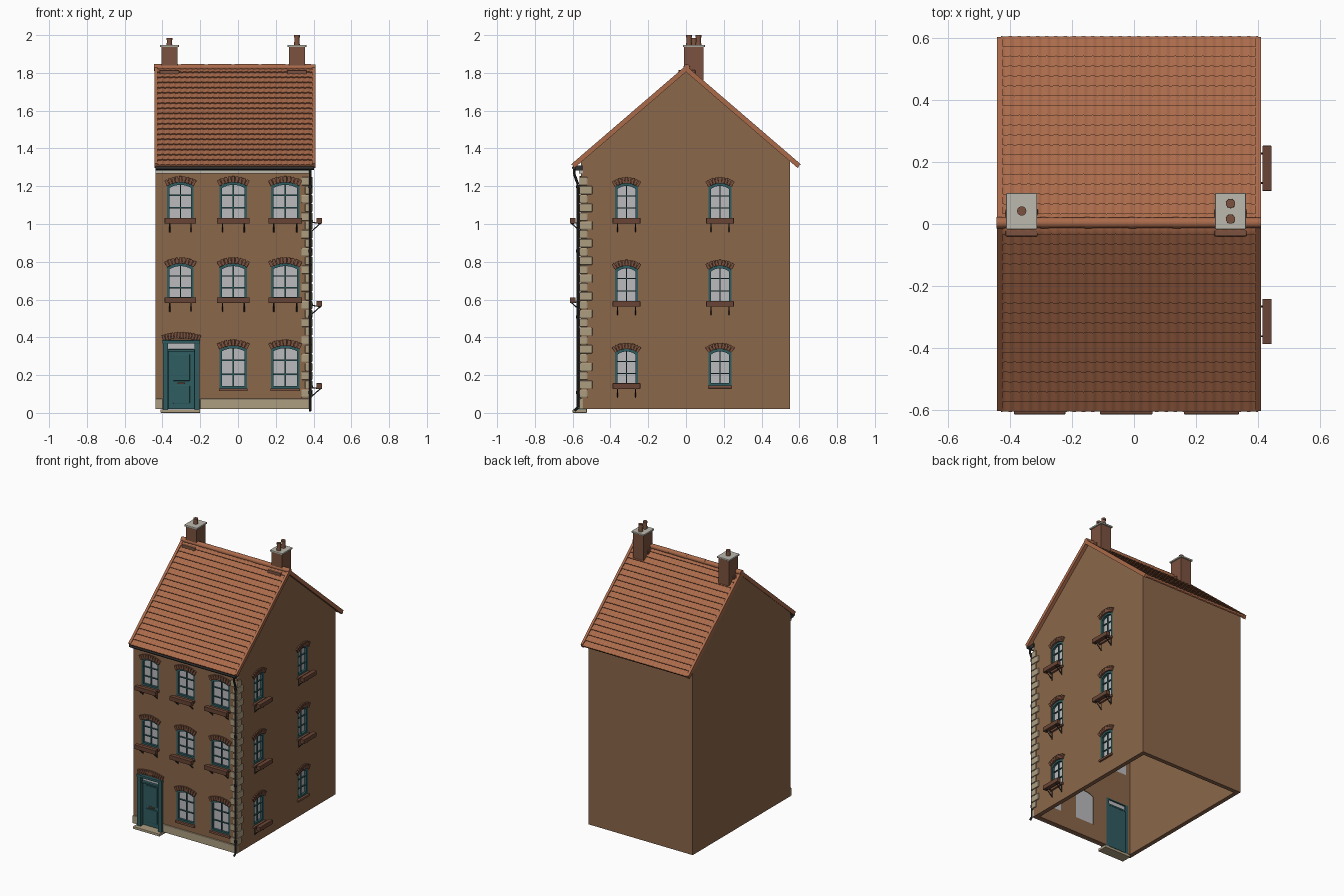
import bpy, bmesh
from math import sin, cos, asin, pi
from mathutils import Matrix, Vector

if "Cube" in bpy.data.objects:
    bpy.data.objects.remove(bpy.data.objects["Cube"])

def material(name, rgb):
    m = bpy.data.materials.new(name)
    m.diffuse_color = (*rgb, 1)
    m.use_nodes = True
    m.node_tree.nodes["Principled BSDF"].inputs["Base Color"].default_value = m.diffuse_color
    return m

WALL = material("wall_render", (0.26, 0.135, 0.068))
TILE = material("roof_tile", (0.40, 0.145, 0.07))
BRICK = material("brick", (0.20, 0.085, 0.05))
TEAL = material("teal_paint", (0.03, 0.11, 0.12))
STONE = material("stone", (0.42, 0.34, 0.22))
PALE = material("pale_stone", (0.5, 0.48, 0.42))
GLASS = material("glass", (0.5, 0.5, 0.52))
WOOD = material("planter_wood", (0.14, 0.06, 0.035))
IRON = material("iron", (0.03, 0.03, 0.03))
I = Matrix.Identity(4)
# Facade frames: local x along wall, y into wall, z up
FRONT = Matrix.Translation((0, -0.555, 0))
RIGHT = Matrix.Translation((0.385, 0, 0)) @ Matrix.Rotation(pi / 2, 4, 'Z')

def finish(bm, name, mat, bevel=0, smooth=False):
    bmesh.ops.recalc_face_normals(bm, faces=bm.faces)
    me = bpy.data.meshes.new(name)
    bm.to_mesh(me)
    bm.free()
    ob = bpy.data.objects.new(name, me)
    bpy.context.collection.objects.link(ob)
    me.materials.append(mat)
    if bevel:
        b = ob.modifiers.new("bevel", 'BEVEL')
        b.width, b.segments = bevel, 2
    if smooth:
        bpy.ops.object.select_all(action='DESELECT')
        ob.select_set(True)
        bpy.context.view_layer.objects.active = ob
        bpy.ops.object.shade_smooth_by_angle(angle=0.6)
    return ob

def box(bm, M, lo, hi):
    lo, hi = Vector(lo), Vector(hi)
    T = Matrix.Translation((lo + hi) / 2) @ Matrix.Diagonal((*(hi - lo), 1))
    bmesh.ops.create_cube(bm, size=1, matrix=M @ T)

def boxes(name, mat, M, items, bevel=0):
    bm = bmesh.new()
    for lo, hi in items:
        box(bm, M, lo, hi)
    return finish(bm, name, mat, bevel)

def rod(bm, M, a, b, r, r2=None, seg=8):
    a, b = Vector(a), Vector(b)
    q = (b - a).to_track_quat('Z', 'Y').to_matrix().to_4x4()
    bmesh.ops.create_cone(bm, cap_ends=True, segments=seg, radius1=r, radius2=r2 or r,
                          depth=(b - a).length, matrix=M @ Matrix.Translation((a + b) / 2) @ q)

def prism(bm, M, pts, d0, d1):
    """Outline in local x-z, extruded from depth d0 to d1."""
    A, B = ([bm.verts.new(M @ Vector((x, d, z))) for x, z in pts] for d in (d0, d1))
    bm.faces.new(A)
    bm.faces.new(B[::-1])
    for i in range(len(pts)):
        bm.faces.new((A[i - 1], A[i], B[i], B[i - 1]))

def ring(bm, M, outer, inner, d0, d1):
    L = [[bm.verts.new(M @ Vector((x, d, z))) for x, z in p]
         for p, d in ((outer, d0), (inner, d0), (inner, d1), (outer, d1))]
    for i in range(len(outer)):
        for k in range(4):
            bm.faces.new((L[k - 1][i - 1], L[k - 1][i], L[k][i], L[k][i - 1]))

def arc(w, rise):
    R = (w * w / 4 + rise * rise) / (2 * rise)
    return R, asin(w / 2 / R)

def outline(u, w, z0, z1, rise=0.02, n=8):
    R, a = arc(w, rise)
    top = [(u + R * sin(a - 2 * a * i / n), z1 - R + R * cos(a - 2 * a * i / n)) for i in range(n + 1)]
    return [(u - w / 2, z0), (u + w / 2, z0)] + top

def brick_arch(name, M, u, w, z1, rise, n):
    bm = bmesh.new()
    R, a = arc(w, rise)
    half = (R + 0.015) * a / n * 0.88
    for i in range(n):
        t = -a + 2 * a * (i + 0.5) / n
        box(bm, M @ Matrix.Translation((u, 0, z1 - R)) @ Matrix.Rotation(t, 4, 'Y'),
            (-half, -0.01, R), (half, 0.01, R + 0.033))
    finish(bm, name, BRICK, 0.0015)

openings = bmesh.new()

def window(M, u, w, z0, z1, planter):
    outer = outline(u, w, z0, z1)
    prism(openings, M, outer, -0.05, 0.06)
    # sash frame and glazing bars
    t = 0.013
    bm = bmesh.new()
    ring(bm, M, outer, outline(u, w - 2 * t, z0 + t, z1 - t, 0.016), 0.002, 0.024)
    box(bm, M, (u - 0.003, 0.01, z0 + t), (u + 0.003, 0.02, z1 - t))
    for f in (0.33, 0.66):
        z = z0 + (z1 - z0) * f
        box(bm, M, (u - w / 2 + t, 0.01, z - 0.003), (u + w / 2 - t, 0.02, z + 0.003))
    finish(bm, "window_frame", TEAL)
    bm = bmesh.new()
    prism(bm, M, outer, 0.018, 0.026)
    finish(bm, "window_glass", GLASS)
    brick_arch("window_arch", M, u, w, z1, 0.02, 9)
    boxes("window_sill", BRICK, M, [((u - w / 2 - 0.003, -0.013, z0 - 0.015), (u + w / 2 + 0.003, 0.02, z0))], 0.002)
    if planter:
        h = w / 2 + 0.013
        boxes("window_planter", WOOD, M, [((u - h, -0.06, z0 - 0.018), (u + h, -0.03, z0 + 0.012))], 0.002)
        bm = bmesh.new()
        for s in (-1, 1):
            x = u + s * w * 0.4
            rod(bm, M, (x, 0, z0 - 0.01), (x, -0.055, z0 - 0.018), 0.003)
            rod(bm, M, (x, 0, z0 - 0.062), (x, -0.05, z0 - 0.018), 0.003)
            rod(bm, M, (x, -0.002, z0 - 0.065), (x, -0.002, z0), 0.003)
        finish(bm, "planter_bracket", IRON)

# Windows on the front and right walls
for z0, z1, planter in ((1.02, 1.22, 1), (0.6, 0.79, 1), (0.13, 0.355, 0)):
    for u, w in ((-0.305, 0.14), (-0.025, 0.145), (0.25, 0.152)):
        if planter or u > -0.3:
            window(FRONT, u, w, z0, z1, planter)
for z0, z1 in ((1.02, 1.215), (0.58, 0.778), (0.145, 0.338)):
    window(RIGHT, -0.315, 0.12, z0, z1, True)
    window(RIGHT, 0.18, 0.12, z0, z1, z0 > 0.2)

# Front door
DX = -0.3
box(openings, FRONT, (DX - 0.09, -0.05, 0.0), (DX + 0.09, 0.06, 0.375))
boxes("door_frame", TEAL, FRONT, [((DX - 0.097, -0.018, 0.015), (DX - 0.07, 0.03, 0.37)),
      ((DX + 0.07, -0.018, 0.015), (DX + 0.097, 0.03, 0.37)),
      ((DX - 0.1, -0.022, 0.368), (DX + 0.1, 0.03, 0.385)),
      ((DX - 0.07, -0.008, 0.325), (DX + 0.07, 0.03, 0.337))], 0.002)
boxes("door_leaf", TEAL, FRONT, [((DX - 0.07, 0.012, 0.02), (DX + 0.07, 0.028, 0.33)),
      ((DX - 0.045, 0.005, 0.17), (DX + 0.045, 0.014, 0.31)),
      ((DX - 0.045, 0.005, 0.05), (DX + 0.045, 0.014, 0.145))], 0.003)
boxes("door_transom_glass", GLASS, FRONT, [((DX - 0.07, 0.012, 0.335), (DX + 0.07, 0.02, 0.37))])
boxes("letter_plate", BRICK, FRONT, [((DX - 0.02, 0.004, 0.154), (DX + 0.02, 0.013, 0.162))])
brick_arch("door_arch", FRONT, DX, 0.19, 0.395, 0.016, 13)
boxes("door_step", STONE, FRONT, [((DX - 0.11, -0.045, 0), (DX + 0.1, 0.03, 0.018))], 0.003)

# Hollow gabled walls, open underneath
def gable(t):
    f, b = -0.555 + t, 0.55 - t
    return [(f, 0.02 - t), (b, 0.02 - t), (b, 1.335 - t), (0, 1.808 - t), (f, 1.33 - t)]
SIDE = Matrix.Rotation(pi / 2, 4, 'Z')   # local x -> y, depth -> -x
bm = bmesh.new()
prism(bm, SIDE, gable(0), -0.385, 0.438)
walls = finish(bm, "walls", WALL)
bm = bmesh.new()
prism(bm, SIDE, gable(0.03), -0.355, 0.408)
cutters = [finish(bm, "cavity_cutter", WALL), finish(openings, "opening_cutter", WALL)]
bpy.context.view_layer.objects.active = walls
for c in cutters:
    c.hide_render = True
    m = walls.modifiers.new("cut", 'BOOLEAN')
    m.operation, m.solver, m.object = 'DIFFERENCE', 'EXACT', c
    bpy.ops.object.modifier_apply(modifier=m.name)
    bpy.data.objects.remove(c)

# Roof deck and raised verges
EAVE, SLOPE, TOP = 0.604, 0.86, 1.835
def chevron(name, x0, x1, up, down, e=EAVE):
    pts = [(-e, TOP - e * SLOPE + up), (-e + 0.012, TOP - e * SLOPE - down + 0.01), (0, TOP - down),
           (e - 0.012, TOP - e * SLOPE - down + 0.01), (e, TOP - e * SLOPE + up), (0, TOP + up)]
    bm = bmesh.new()
    prism(bm, SIDE, pts, -x1, -x0)
    return finish(bm, name, TILE)
chevron("roof_deck", -0.435, 0.403, -0.010, 0.028, 0.596)
chevron("left_verge", -0.443, -0.425, 0.004, 0.03)
chevron("right_verge", 0.393, 0.41, 0.004, 0.03)

# Tile courses: stepped rows with a rolled section, mirrored to the back
bm = bmesh.new()
ROWS, NX, X0, X1 = 19, 168, -0.43, 0.4
rows = []
for i in range(ROWS):
    rows += [(i / ROWS, 0.004), ((i + 1) / ROWS, -0.003)]
grid = []
for t, h in [(0, -0.012)] + rows:
    line = []
    for k in range(NX + 1):
        hh = h + 0.002 * cos(2 * pi * k / 6)
        y = -EAVE * (1 - t)
        line.append(bm.verts.new((X0 + (X1 - X0) * k / NX, y - 0.6 * hh * (t < 1), TOP - 0.004 + y * SLOPE + 0.76 * hh)))
    grid.append(line)
for a, b in zip(grid, grid[1:]):
    for k in range(NX):
        bm.faces.new((a[k], a[k + 1], b[k + 1], b[k]))
tiles = finish(bm, "roof_tiles", TILE, smooth=True)
mir = tiles.modifiers.new("mirror", 'MIRROR')
mir.use_axis = (False, True, False)

# Ridge tiles
bm = bmesh.new()
for i in range(6):
    a = -0.445 + i * 0.1425
    rod(bm, I, (a, 0.004, TOP - 0.006), (a + 0.15 if i < 5 else 0.41, 0.004, TOP - 0.006), 0.018, 0.0165, 12)
finish(bm, "ridge_tiles", TILE, smooth=True)

# Chimneys with capping and pots
for cx, zc, pots, zt in ((-0.363, 1.936, (0.042,), 1.985), (0.312, 1.936, (0.016, 0.066), 2.0)):
    boxes("chimney_stack", BRICK, I, [((cx - 0.042, -0.01, 1.7), (cx + 0.042, 0.092, zc))])
    boxes("chimney_flashing", BRICK, I, [((cx - 0.052, -0.04, 1.77), (cx + 0.052, 0.05, 1.815))], 0.004)
    boxes("chimney_cap", PALE, I, [((cx - 0.05, -0.017, zc), (cx + 0.05, 0.1, zc + 0.012))], 0.003)
    bm = bmesh.new()
    for py in pots:
        rod(bm, I, (cx, py, zc), (cx, py, zt), 0.016, 0.012, 16)
        rod(bm, I, (cx, py, zt - 0.012), (cx, py, zt), 0.015, 0.015, 16)
    finish(bm, "chimney_pots", BRICK, smooth=True)

# Plinth, cornice and corner quoins
boxes("plinth", STONE, FRONT, [((-0.438, -0.01, 0.02), (-0.4, 0.01, 0.075)),
                               ((-0.2, -0.01, 0.02), (0.387, 0.01, 0.075))], 0.003)
boxes("cornice", PALE, FRONT, [((-0.438, -0.012, 1.268), (0.387, 0.01, 1.284))], 0.002)
boxes("eaves_board", IRON, FRONT, [((-0.438, -0.03, 1.284), (0.39, 0.01, 1.31))])
N, QZ0, QZ1 = 25, 0.08, 1.25
q = []
for i in range(N):
    lx, ly = ((0.05, 0.034), (0.03, 0.06))[i % 2]
    z = QZ0 + (QZ1 - QZ0) * i / N
    q.append(((0.385 - lx, -0.565, z + 0.001), (0.394, -0.555 + ly, z + (QZ1 - QZ0) / N - 0.002)))
boxes("corner_quoins", STONE, I, q, 0.005)

# Gutter and downpipe
bm = bmesh.new()
rod(bm, I, (-0.438, -0.592, 1.298), (0.402, -0.592, 1.298), 0.011, seg=12)
finish(bm, "gutter", IRON, smooth=True)
bm = bmesh.new()
path = [(0.382, -0.592, 1.295), (0.382, -0.592, 1.265), (0.382, -0.572, 1.21), (0.382, -0.572, 0.03), (0.382, -0.59, 0.012)]
for a, b in zip(path, path[1:]):
    rod(bm, I, a, b, 0.007, seg=10)
for z in (0.1, 0.5, 0.85, 1.19):
    rod(bm, I, (0.382, -0.572, z), (0.382, -0.572, z + 0.015), 0.01, seg=10)
finish(bm, "downpipe", IRON, smooth=True)
